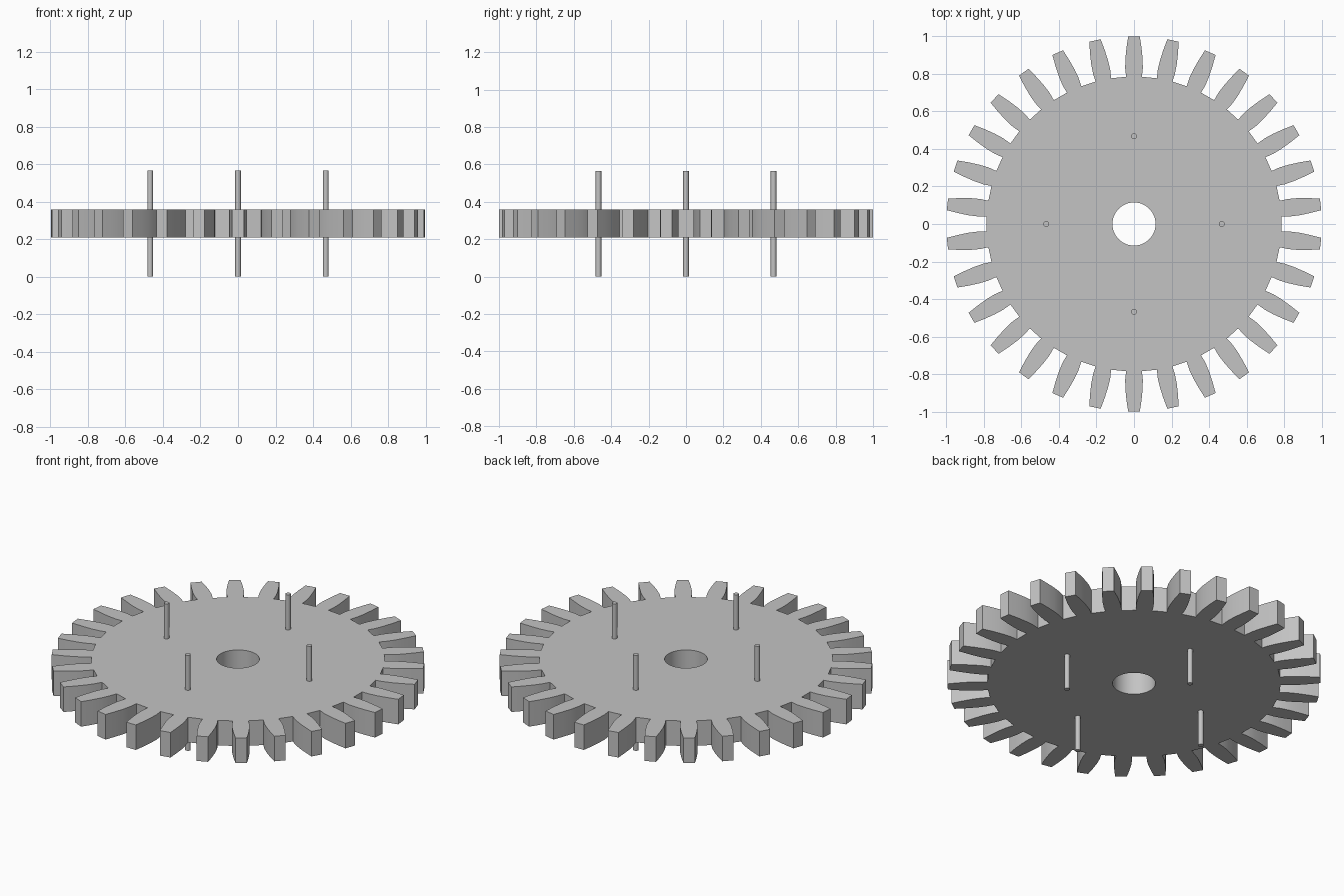
import bpy
import bmesh
import math
from mathutils import Vector, Matrix

cube = bpy.data.objects.get("Cube")
if cube:
    bpy.data.objects.remove(cube, do_unlink=True)

TEETH = 30
ROOT = 0.785
BOTTOM, TOP = 0.21, 0.358
HOLE_RADIUS = 0.115
PIN_RADIUS, PIN_HEIGHT, PIN_ORBIT = 0.015, 0.565, 0.468
# (radius, half width) along one tooth flank
FLANK = [(ROOT, 0.042), (0.83, 0.047), (0.88, 0.046), (0.94, 0.040), (1.0, 0.031)]

grey = bpy.data.materials.new("plain grey")
grey.use_nodes = True
colour = (0.55, 0.55, 0.55, 1)
grey.diffuse_color = colour
grey.node_tree.nodes["Principled BSDF"].inputs["Base Color"].default_value = colour


def finish(name, bm):
    """Turn a bmesh into a smooth-shaded object with sharp edges kept."""
    bmesh.ops.recalc_face_normals(bm, faces=bm.faces)
    mesh = bpy.data.meshes.new(name)
    bm.to_mesh(mesh)
    bm.free()
    mesh.materials.append(grey)
    obj = bpy.data.objects.new(name, mesh)
    bpy.context.collection.objects.link(obj)
    bpy.ops.object.select_all(action="DESELECT")
    obj.select_set(True)
    bpy.context.view_layer.objects.active = obj
    bpy.ops.object.shade_smooth_by_angle(angle=math.radians(25))
    return obj


def add_loop(bm, points):
    verts = [bm.verts.new(p) for p in points]
    return [bm.edges.new((a, b)) for a, b in zip(verts, verts[1:] + verts[:1])]


# Gear wheel: toothed outline with a round bore, filled and extruded
tooth = [Vector((r, -w, BOTTOM)) for r, w in FLANK]
tooth += [Vector((r, w, BOTTOM)) for r, w in reversed(FLANK)]
step = math.tau / TEETH
valley = Vector((ROOT, 0, BOTTOM))
outline = []
for i in range(TEETH):
    angle = math.pi / 2 + i * step
    turn = Matrix.Rotation(angle, 3, "Z")
    outline += [turn @ p for p in tooth]
    outline.append(Matrix.Rotation(angle + step / 2, 3, "Z") @ valley)

hole = [Matrix.Rotation(math.tau * i / 48, 3, "Z") @ Vector((HOLE_RADIUS, 0, BOTTOM))
        for i in range(48)]

bm = bmesh.new()
edges = add_loop(bm, outline) + add_loop(bm, hole)
bmesh.ops.triangle_fill(bm, edges=edges, use_beauty=True, normal=(0, 0, 1))
extruded = bmesh.ops.extrude_face_region(bm, geom=bm.faces[:], use_keep_orig=True)
top_verts = [g for g in extruded["geom"] if isinstance(g, bmesh.types.BMVert)]
bmesh.ops.translate(bm, verts=top_verts, vec=(0, 0, TOP - BOTTOM))
finish("gear_wheel", bm)

# Four pins running through the wheel
for name, x, y in (("left", 1, 0), ("back", 0, 1), ("right", -1, 0), ("front", 0, -1)):
    bm = bmesh.new()
    bmesh.ops.create_cone(bm, cap_ends=True, segments=16, radius1=PIN_RADIUS,
                          radius2=PIN_RADIUS, depth=PIN_HEIGHT)
    bmesh.ops.translate(bm, verts=bm.verts,
                        vec=(x * PIN_ORBIT, y * PIN_ORBIT, PIN_HEIGHT / 2))
    finish(name + "_pin", bm)
